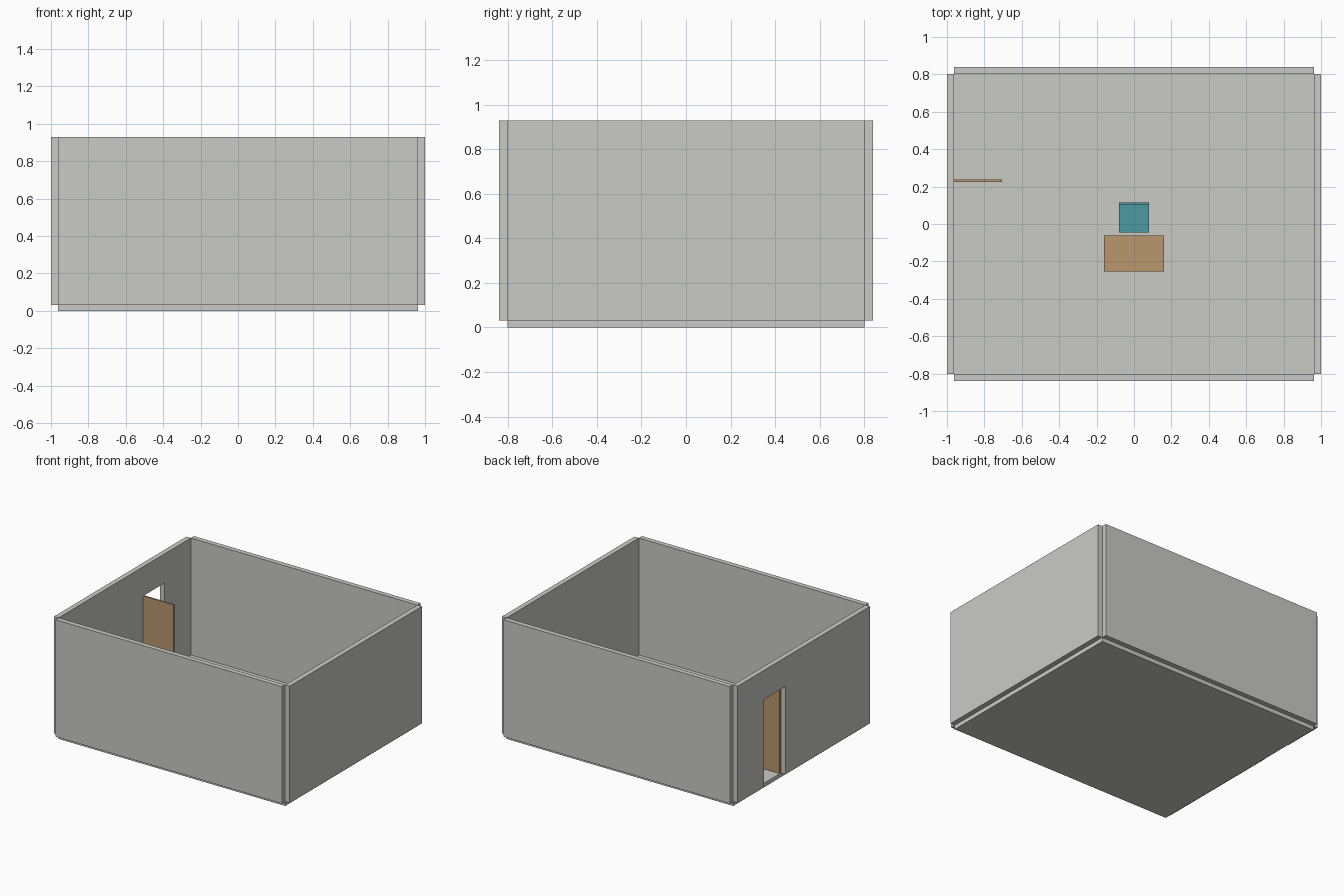
import bpy, bmesh
from mathutils import Vector

cube = bpy.data.objects.get("Cube")
if cube:
    bpy.data.objects.remove(cube, do_unlink=True)

U = 2 / 6.24  # one metre in model units


def material(name, color):
    m = bpy.data.materials.new(name)
    m.use_nodes = True
    m.diffuse_color = (*color, 1)
    m.node_tree.nodes["Principled BSDF"].inputs["Base Color"].default_value = (*color, 1)
    return m


plaster = material("warm grey plaster", (0.59, 0.59, 0.56))
wood = material("light brown wood", (0.49, 0.31, 0.15))
fabric = material("teal fabric", (0.075, 0.32, 0.36))


def finish(name, bm, mat):
    bmesh.ops.recalc_face_normals(bm, faces=bm.faces)
    bmesh.ops.scale(bm, vec=(U, U, U), verts=bm.verts)
    mesh = bpy.data.meshes.new(name)
    bm.to_mesh(mesh)
    bm.free()
    mesh.materials.append(mat)
    ob = bpy.data.objects.new(name, mesh)
    bpy.context.collection.objects.link(ob)
    return ob


def box(name, low, high, mat):
    """Box between two corners, in metres."""
    bm = bmesh.new()
    bmesh.ops.create_cube(bm, size=1)
    low, high = Vector(low), Vector(high)
    for v in bm.verts:
        v.co = (low + high) / 2 + v.co * (high - low)
    return finish(name, bm, mat)


# Room sizes in metres
HX, HY, T = 3.0, 2.5, 0.12
FLOOR, TOP = 0.1, 2.9
DOOR_Y0, DOOR_Y1, DOOR_TOP = 0.7, 1.5, 2.2

# Floor and three plain walls
box("floor", (-HX, -HY, 0), (HX, HY, FLOOR), plaster)
box("front_wall", (-HX, -HY - T, FLOOR), (HX, -HY, TOP), plaster)
box("back_wall", (-HX, HY, FLOOR), (HX, HY + T, TOP), plaster)
box("left_wall", (HX, -HY, FLOOR), (HX + T, HY, TOP), plaster)

# Wall with the doorway: notched outline pushed out to its thickness
outline = [(-HY, FLOOR), (DOOR_Y0, FLOOR), (DOOR_Y0, DOOR_TOP), (DOOR_Y1, DOOR_TOP),
           (DOOR_Y1, FLOOR), (HY, FLOOR), (HY, TOP), (-HY, TOP)]
bm = bmesh.new()
face = bm.faces.new([bm.verts.new((-HX, y, z)) for y, z in outline])
pushed = bmesh.ops.extrude_face_region(bm, geom=[face])["geom"]
bmesh.ops.translate(bm, vec=(-T, 0, 0),
                    verts=[g for g in pushed if isinstance(g, bmesh.types.BMVert)])
finish("right_wall", bm, plaster)

# Door leaf standing open into the room
box("door", (-HX, DOOR_Y0, FLOOR), (-HX + 0.8, DOOR_Y0 + 0.04, DOOR_TOP), wood)


def legs(name, x0, x1, y0, y1, top, w, mat):
    for side, x in (("right", x0), ("left", x1 - w)):
        for end, y in (("front", y0), ("back", y1 - w)):
            box(f"{name}_{end}_{side}_leg", (x, y, FLOOR), (x + w, y + w, top), mat)


# Desk
box("desk_top", (-0.5, -0.79, 0.8), (0.5, -0.19, 0.85), wood)
legs("desk", -0.5, 0.5, -0.79, -0.19, 0.8, 0.05, wood)

# Chair
box("chair_seat", (-0.25, -0.14, 0.5), (0.25, 0.36, 0.55), fabric)
box("chair_back", (-0.25, 0.32, 0.55), (0.25, 0.36, 1.0), fabric)
legs("chair", -0.25, 0.25, -0.14, 0.36, 0.5, 0.04, fabric)
